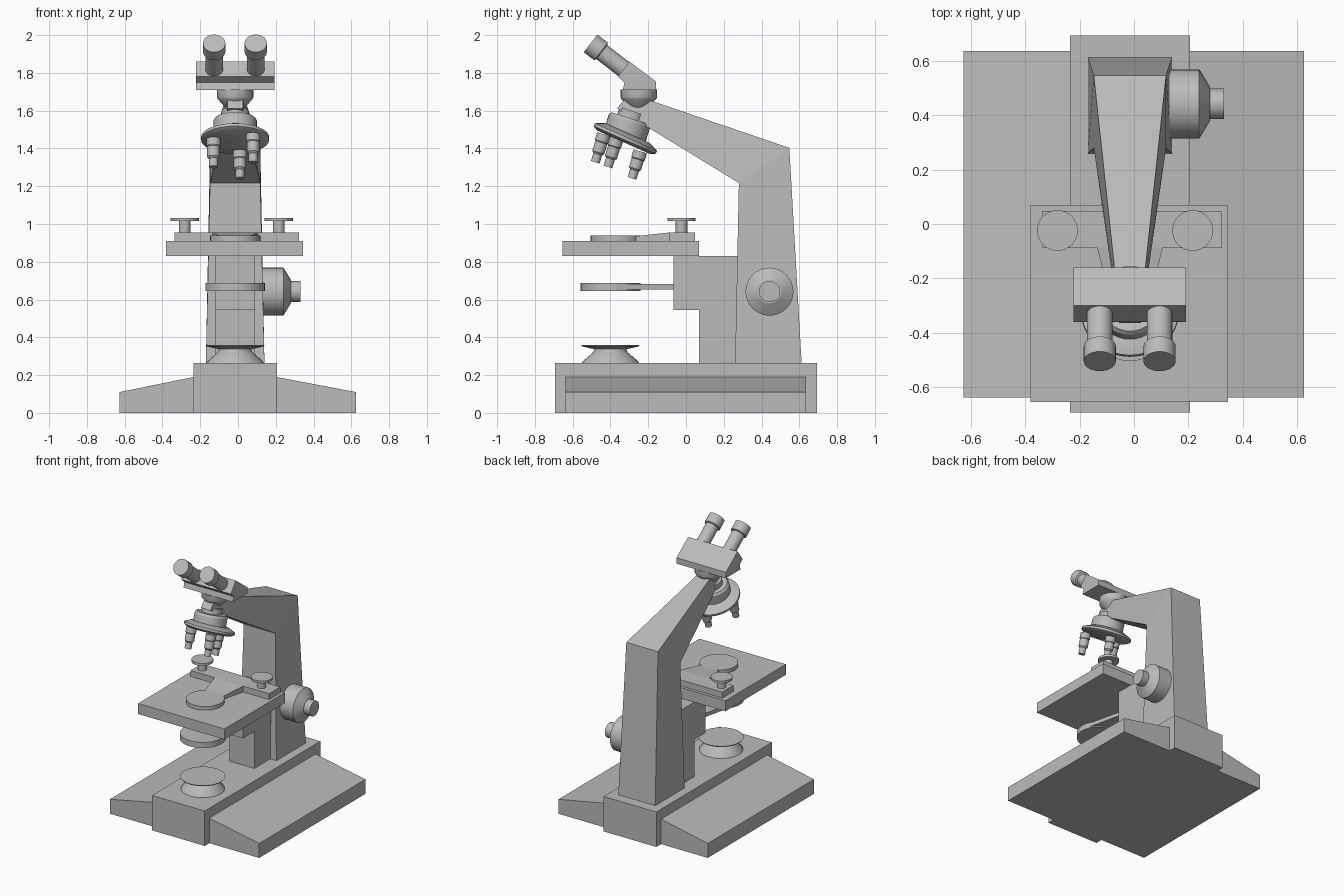
import bpy, bmesh, math
from mathutils import Vector

if "Cube" in bpy.data.objects:
    bpy.data.objects.remove(bpy.data.objects["Cube"])

CX = -0.015  # centre line of the instrument
grey = bpy.data.materials.new("warm_grey")
grey.diffuse_color = (0.5, 0.5, 0.5, 1)
grey.use_nodes = True
grey.node_tree.nodes["Principled BSDF"].inputs["Base Color"].default_value = grey.diffuse_color


def finish(name, bm, smooth=False):
    bmesh.ops.recalc_face_normals(bm, faces=bm.faces)
    me = bpy.data.meshes.new(name)
    bm.to_mesh(me)
    bm.free()
    me.materials.append(grey)
    ob = bpy.data.objects.new(name, me)
    bpy.context.collection.objects.link(ob)
    if smooth:
        bpy.ops.object.select_all(action='DESELECT')
        ob.select_set(True)
        bpy.context.view_layer.objects.active = ob
        bpy.ops.object.shade_smooth_by_angle(angle=math.radians(30))
    return ob


def prism(name, pts, lo, hi, axis):
    """Extrude a 2D outline from lo to hi along an axis."""
    def put(p, t):
        q = list(p)
        q.insert('xyz'.index(axis), t)
        return q
    bm = bmesh.new()
    a = [bm.verts.new(put(p, lo)) for p in pts]
    b = [bm.verts.new(put(p, hi)) for p in pts]
    bm.faces.new(a)
    bm.faces.new(b)
    for i in range(len(pts)):
        j = (i + 1) % len(pts)
        bm.faces.new((a[i], a[j], b[j], b[i]))
    return finish(name, bm)


def box(name, x0, x1, y0, y1, z0, z1):
    return prism(name, [(x0, y0), (x1, y0), (x1, y1), (x0, y1)], z0, z1, 'z')


def lathe(name, origin, axis, prof, n=32):
    """Revolve (radius, distance) pairs about an axis from the origin."""
    q = Vector((0, 0, 1)).rotation_difference(Vector(axis).normalized())
    bm = bmesh.new()
    rings = []
    for r, h in prof:
        rings.append([bm.verts.new(Vector(origin) + q @ Vector(
            (r * math.cos(2 * math.pi * i / n), r * math.sin(2 * math.pi * i / n), h)))
            for i in range(n)])
    for a, b in zip(rings, rings[1:]):
        for i in range(n):
            j = (i + 1) % n
            bm.faces.new((a[i], a[j], b[j], b[i]))
    bm.faces.new(rings[0])
    bm.faces.new(rings[-1])
    return finish(name, bm, True)


# Base: sloping wings and a raised central block
prism("base_wings", [(-0.628, 0), (0.625, 0), (0.625, 0.11), (0.205, 0.19),
                     (-0.235, 0.19), (-0.628, 0.11)], -0.638, 0.636, 'y')
box("base_block", -0.236, 0.206, -0.693, 0.693, 0, 0.265)

# Arm: tapering column and overhanging beam, each row is (y, z, half width)
rows = [(0.26, 0.265, 0.155), (0.612, 0.265, 0.155), (0.28, 1.217, 0.133),
        (0.547, 1.403, 0.133), (-0.365, 1.612, 0.04), (-0.30, 1.692, 0.042)]
bm = bmesh.new()
L = [bm.verts.new((CX - w, y, z)) for y, z, w in rows]
R = [bm.verts.new((CX + w, y, z)) for y, z, w in rows]
bm.faces.new((L[0], L[1], R[1], R[0]))
bm.faces.new((L[4], L[5], R[5], R[4]))
for k in (0, 2):
    for s in (L, R):
        bm.faces.new((s[k], s[k + 1], s[k + 3], s[k + 2]))
    for m in (k, k + 1):
        bm.faces.new((L[m], R[m], R[m + 2], L[m + 2]))
finish("arm", bm)

# Focus carriage and knob
prism("focus_carriage", [(0.07, 0.265), (0.30, 0.265), (0.30, 0.83), (-0.065, 0.83),
                         (-0.065, 0.545), (0.07, 0.545)], CX - 0.104, CX + 0.104, 'x')
lathe("focus_knob", (0.09, 0.442, 0.642), (1, 0, 0),
      [(0.127, 0), (0.127, 0.15), (0.115, 0.158), (0.062, 0.19), (0.056, 0.19), (0.056, 0.242)])

# Stage with specimen holder
box("stage", -0.38, 0.345, -0.655, 0.07, 0.83, 0.91)
box("holder_bar", -0.337, 0.322, -0.088, 0.047, 0.908, 0.955)
bm = bmesh.new()
sec = [(-0.088, 0.955, 0.12), (-0.088, 0.908, 0.12), (-0.30, 0.908, 0.07), (-0.30, 0.932, 0.07)]
a = [bm.verts.new((CX - w, y, z)) for y, z, w in sec]
b = [bm.verts.new((CX + w, y, z)) for y, z, w in sec]
bm.faces.new(a)
bm.faces.new(b)
for i in range(4):
    bm.faces.new((a[i], a[(i + 1) % 4], b[(i + 1) % 4], b[i]))
finish("holder_tongue", bm)
lathe("stage_disc", (CX, -0.372, 0.905), (0, 0, 1), [(0.133, 0), (0.133, 0.033)])
for side, s in (("left", -1), ("right", 1)):
    lathe("holder_screw_" + side, (-0.033 + s * 0.249, -0.024, 0.95), (0, 0, 1),
          [(0.031, 0), (0.031, 0.065), (0.075, 0.065), (0.075, 0.083)])

# Condenser under the stage
lathe("condenser", (CX, -0.40, 0.645), (0, 0, 1), [(0.158, 0), (0.158, 0.043)])
prism("condenser_arm", [(CX - 0.15, -0.36), (CX + 0.15, -0.36), (CX + 0.08, -0.05),
                        (CX - 0.08, -0.05)], 0.653, 0.682, 'z')

# Lamp on the base
lathe("lamp", (CX, -0.40, 0.262), (0, 0, 1),
      [(0.152, 0), (0.148, 0.01), (0.09, 0.06), (0.085, 0.075), (0.15, 0.09), (0.155, 0.097)])

# Tilted nosepiece: neck, housing, turret and objectives


def tilt(deg, sign=1):
    return (0, sign * math.sin(math.radians(deg)), sign * math.cos(math.radians(deg)))


lathe("nosepiece", (CX, -0.33, 1.45), tilt(18),
      [(0.115, 0), (0.115, 0.10), (0.105, 0.115), (0.072, 0.115), (0.072, 0.155)])
lathe("turret", (CX, -0.327, 1.44), tilt(24),
      [(0.155, -0.008), (0.18, 0.006), (0.18, 0.022), (0.13, 0.045)])
for i, (x, y, z, ln) in enumerate([(0.08, -0.435, 1.475, 0.155),
                                   (-0.13, -0.368, 1.45, 0.155),
                                   (0.01, -0.242, 1.385, 0.15)]):
    lathe("objective_%d" % (i + 1), (x, y, z), tilt(17, -1),
          [(0.037, 0), (0.037, 0.04), (0.033, 0.045), (0.033, ln - 0.055),
           (0.024, ln - 0.045), (0.024, ln)], 24)

# Viewing head: collar, prism housing and two eyepieces
lathe("head_collar", (CX, -0.25, 1.615), (0, 0, 1),
      [(0.05, 0), (0.06, 0.01), (0.093, 0.048), (0.096, 0.055), (0.096, 0.096)])
prism("prism_housing", [(-0.16, 1.71), (-0.16, 1.755), (-0.30, 1.86), (-0.36, 1.78),
                        (-0.325, 1.748), (-0.335, 1.71)], -0.223, 0.192, 'x')
for side, s in (("left", -1), ("right", 1)):
    lathe("eyepiece_" + side, (CX - 0.001 + s * 0.11, -0.31, 1.805), (0, -0.79, 0.613),
          [(0.047, 0), (0.047, 0.172), (0.059, 0.177), (0.059, 0.247)])
